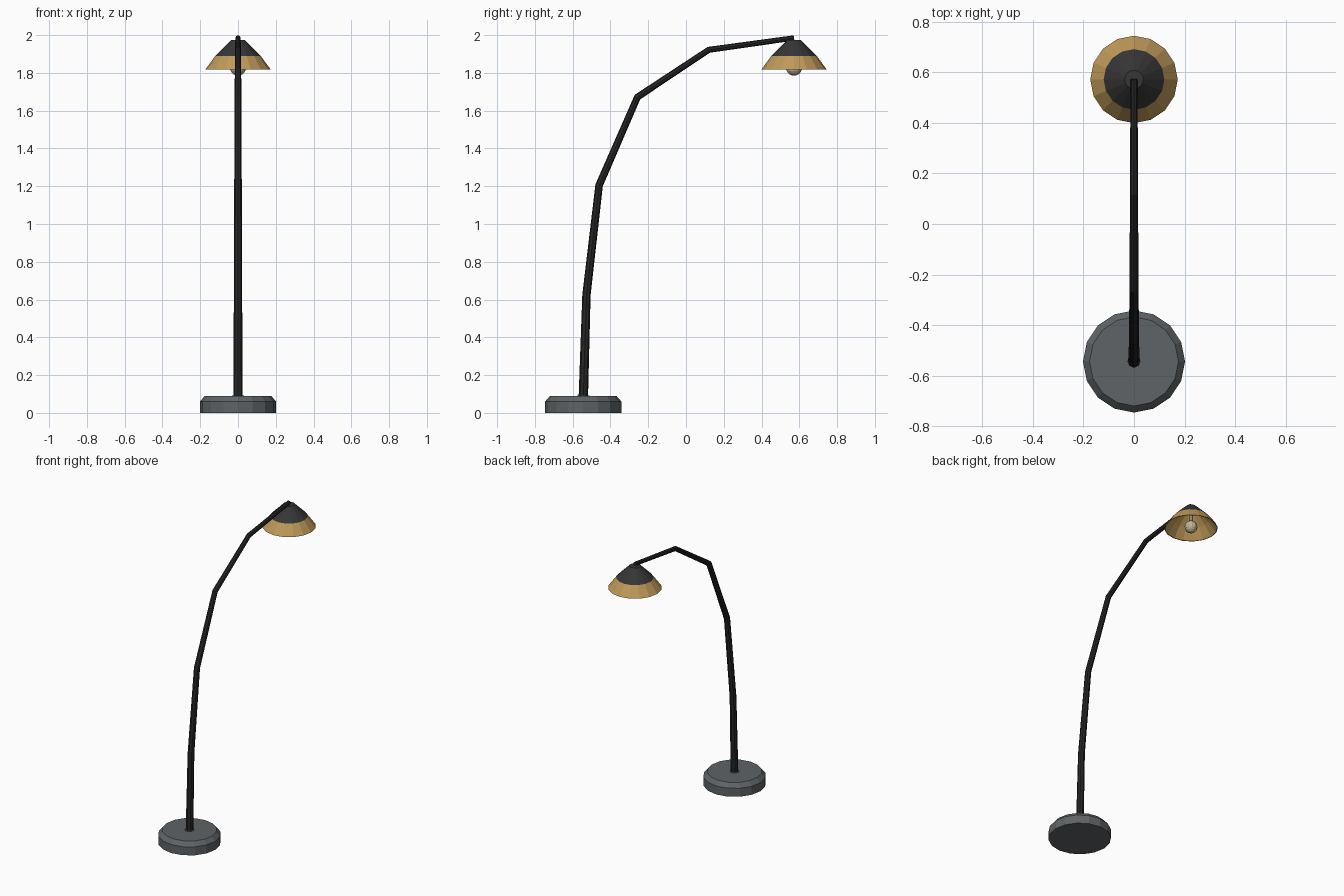
import bpy, bmesh, math
from mathutils import Vector

if "Cube" in bpy.data.objects:
    bpy.data.objects.remove(bpy.data.objects["Cube"])


def srgb(name, *c):
    m = bpy.data.materials.new(name)
    m.diffuse_color = [((v + 0.055) / 1.055) ** 2.4 for v in c] + [1.0]
    m.use_nodes = True
    m.node_tree.nodes["Principled BSDF"].inputs["Base Color"].default_value = m.diffuse_color
    return m


BASE = srgb("slate grey", 0.37, 0.39, 0.40)
BLACK = srgb("black metal", 0.15, 0.15, 0.155)
DARK = srgb("dark grey", 0.21, 0.21, 0.215)
GOLD = srgb("brass gold", 0.75, 0.60, 0.35)
GLASS = srgb("bulb glass", 0.76, 0.70, 0.58)


def finish(name, bm, mats):
    bmesh.ops.recalc_face_normals(bm, faces=bm.faces)
    me = bpy.data.meshes.new(name)
    bm.to_mesh(me)
    bm.free()
    for m in mats:
        me.materials.append(m)
    ob = bpy.data.objects.new(name, me)
    bpy.context.collection.objects.link(ob)
    return ob


def bridge(bm, rings, loop=False):
    faces = []
    pairs = list(zip(rings, rings[1:])) + ([(rings[-1], rings[0])] if loop else [])
    for a, b in pairs:
        n = len(a)
        faces.append([bm.faces.new((a[i], a[(i + 1) % n], b[(i + 1) % n], b[i]))
                      for i in range(n)])
    return faces


def lathe(name, y, profile, n, mats, loop=False, band_mats=()):
    """Revolve (radius, z) points around a vertical axis at y."""
    bm = bmesh.new()
    rings = [[bm.verts.new((r * math.cos(math.tau * i / n),
                            y + r * math.sin(math.tau * i / n), z))
              for i in range(n)] for r, z in profile]
    for k, band in enumerate(bridge(bm, rings, loop)):
        for f in band:
            f.material_index = band_mats[k] if band_mats else 0
    if not loop:
        bm.faces.new(rings[0])
        bm.faces.new(rings[-1])
    return finish(name, bm, mats)


BASE_Y, SHADE_Y = -0.544, 0.572

# weighted base and the collar around the pole
lathe("base", BASE_Y, [(0.202, 0), (0.202, 0.06), (0.176, 0.09)], 16, [BASE])
lathe("pole_collar", BASE_Y, [(0.032, 0.08), (0.032, 0.093)], 12, [BASE])

# bent, tapering pole: (y, z, radius), with mitred joints
path = [(-0.544, 0.07, 0.025), (-0.527, 0.625, 0.022), (-0.46, 1.205, 0.020),
        (-0.257, 1.672, 0.018), (0.12, 1.922, 0.016), (0.572, 1.985, 0.014)]
pts = [Vector((0, y, z)) for y, z, r in path]
bm = bmesh.new()
rings = []
for k, p in enumerate(pts):
    d0 = (p - pts[max(k - 1, 0)]).normalized()
    d1 = (pts[min(k + 1, len(pts) - 1)] - p).normalized()
    t = (d0 + d1).normalized()
    side, up = Vector((1, 0, 0)), t.cross(Vector((1, 0, 0)))
    stretch = 1 / max(t.dot(d1), t.dot(d0))
    r = path[k][2]
    rings.append([bm.verts.new(p + side * r * math.cos(a) + up * r * stretch * math.sin(a))
                  for a in (math.tau * i / 8 for i in range(8))])
bridge(bm, rings)
bm.faces.new(rings[0])
bm.faces.new(rings[-1])
finish("pole", bm, [BLACK])

# shade: dark upper cone, gold lower band, gold lining
lathe("shade", SHADE_Y,
      [(0.002, 1.973), (0.037, 1.973), (0.12, 1.89), (0.173, 1.818),
       (0.168, 1.818), (0.115, 1.886), (0.034, 1.966), (0.002, 1.966)],
      16, [DARK, GOLD], loop=True, band_mats=[0, 0, 1, 1, 1, 1, 1, 0])

# bulb and its holder
bm = bmesh.new()
bmesh.ops.create_uvsphere(bm, u_segments=12, v_segments=8, radius=0.042)
bmesh.ops.translate(bm, vec=(0, SHADE_Y, 1.827), verts=bm.verts)
finish("bulb", bm, [GLASS])
lathe("bulb_holder", SHADE_Y, [(0.014, 1.86), (0.014, 1.968)], 8, [GLASS])
